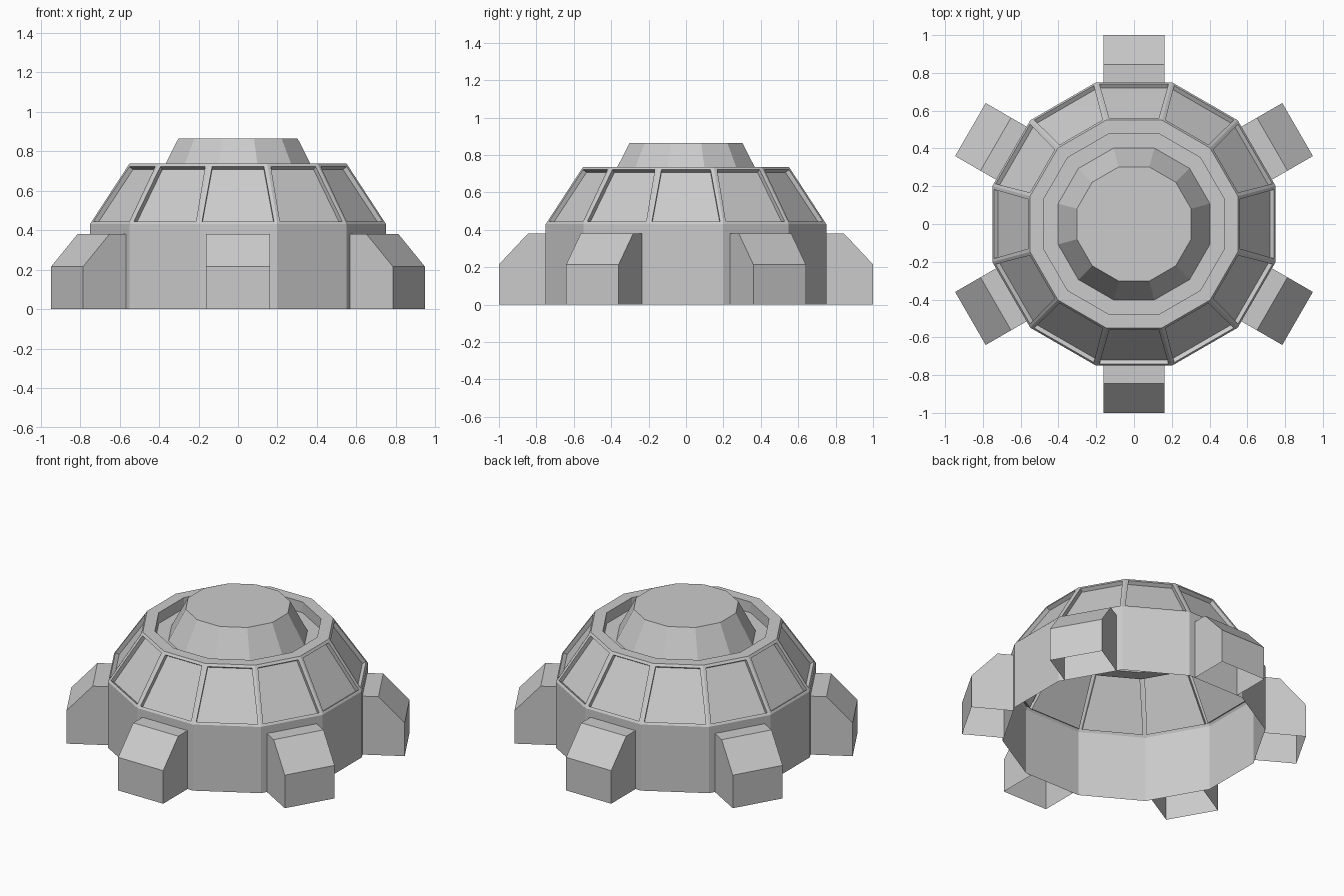
import bpy, bmesh
from math import cos, sin, tan, pi, radians
from mathutils import Matrix

if "Cube" in bpy.data.objects:
    bpy.data.objects.remove(bpy.data.objects["Cube"])

SIDES = 12


def finish(name, bm):
    mesh = bpy.data.meshes.new(name)
    bm.to_mesh(mesh)
    bm.free()
    obj = bpy.data.objects.new(name, mesh)
    bpy.context.collection.objects.link(obj)
    return obj


def revolve(bm, profile):
    """Twelve-sided rings from (apothem, z) points; returns face bands and last ring."""
    rings = []
    for a, z in profile:
        r = a / cos(pi / SIDES)
        rings.append([bm.verts.new((r * cos((i + 0.5) * 2 * pi / SIDES),
                                    r * sin((i + 0.5) * 2 * pi / SIDES), z))
                      for i in range(SIDES)])
    bands = []
    for lo, hi in zip(rings, rings[1:]):
        bands.append([bm.faces.new((lo[i], lo[(i + 1) % SIDES],
                                    hi[(i + 1) % SIDES], hi[i]))
                      for i in range(SIDES)])
    return bands, rings[-1]


# Dome shell, open underneath: wall, sloped window band, flat rim, roof groove
bm = bmesh.new()
bands, _ = revolve(bm, [(0.75, 0), (0.75, 0.43), (0.55, 0.737),
                        (0.48, 0.737), (0.48, 0.667), (0.402, 0.667)])
bm.normal_update()
# Recessed window panels
bmesh.ops.inset_individual(bm, faces=bands[1], thickness=0.025, depth=0)
bm.normal_update()
bmesh.ops.inset_individual(bm, faces=bands[1], thickness=0, depth=-0.026)
finish("dome_shell", bm)

# Raised roof cap
bm = bmesh.new()
_, top = revolve(bm, [(0.402, 0.667), (0.302, 0.864)])
bm.faces.new(top)
finish("roof_cap", bm)

# Six buttress legs, open underneath and against the wall
PROFILE = [(0.75, 0.38), (0.845, 0.38), (1.0, 0.215), (1.0, 0)]
HALF = 0.162
for k in range(6):
    bm = bmesh.new()
    left = [bm.verts.new((x, HALF, z)) for x, z in PROFILE]
    right = [bm.verts.new((x, -HALF, z)) for x, z in PROFILE]
    for i in range(len(PROFILE) - 1):
        bm.faces.new((left[i], right[i], right[i + 1], left[i + 1]))
    base_l = bm.verts.new((0.75, HALF, 0))
    base_r = bm.verts.new((0.75, -HALF, 0))
    bm.faces.new(left + [base_l])
    bm.faces.new([base_r] + right[::-1])
    bm.transform(Matrix.Rotation(radians(30 + 60 * k), 4, 'Z'))
    finish(f"buttress_leg_{k + 1}", bm)
